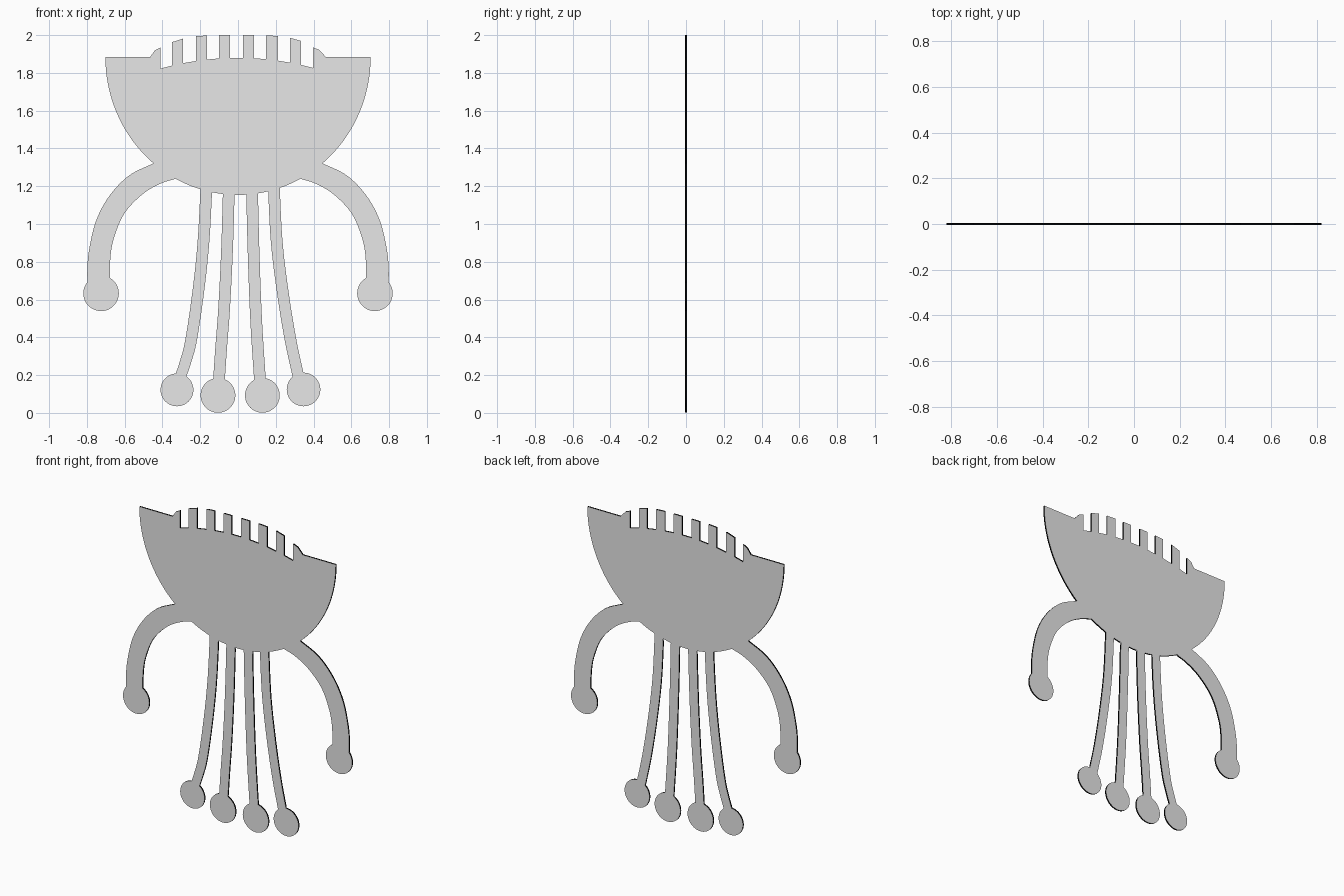
import bpy, bmesh, math
from mathutils import Vector

if "Cube" in bpy.data.objects:
    bpy.data.objects.remove(bpy.data.objects["Cube"])

T = 0.009  # plate thickness


def material(name, rgb):
    m = bpy.data.materials.new(name)
    m.diffuse_color = (*rgb, 1)
    m.use_nodes = True
    m.node_tree.nodes["Principled BSDF"].inputs["Base Color"].default_value = m.diffuse_color
    return m


GREY = material("light grey", (0.8, 0.8, 0.8))
BLACK = material("black rim", (0.0, 0.0, 0.0))
outlines = {}  # part name -> (x, z) outline


def inside(x, z, poly):
    hit = False
    for (x1, z1), (x2, z2) in zip(poly, poly[1:] + poly[:1]):
        if (z1 > z) != (z2 > z) and x < x1 + (z - z1) / (z2 - z1) * (x2 - x1):
            hit = not hit
    return hit


def plate(name, outline):
    """Thin upright plate: grey faces, black rim, no rim where parts join."""
    bm = bmesh.new()
    face = bm.faces.new([bm.verts.new((x, -T / 2, z)) for x, z in outline])
    ext = bmesh.ops.extrude_face_region(bm, geom=[face])
    moved = [v for v in ext["geom"] if isinstance(v, bmesh.types.BMVert)]
    bmesh.ops.translate(bm, verts=moved, vec=(0, T, 0))
    bmesh.ops.recalc_face_normals(bm, faces=bm.faces[:])
    bm.normal_update()
    hidden = []
    for f in bm.faces:
        f.material_index = 0 if abs(f.normal.y) > 0.5 else 1
        c = f.calc_center_median()
        if f.material_index and any(inside(c.x, c.z, o) for n, o in outlines.items() if n != name):
            hidden.append(f)
    bmesh.ops.delete(bm, geom=hidden, context="FACES_ONLY")
    me = bpy.data.meshes.new(name)
    bm.to_mesh(me)
    bm.free()
    me.materials.append(GREY)
    me.materials.append(BLACK)
    ob = bpy.data.objects.new(name, me)
    bpy.context.collection.objects.link(ob)


def smooth(pts, n=8):
    """Catmull-Rom curve through the points."""
    p = [Vector(q) for q in pts]
    p = [2 * p[0] - p[1]] + p + [2 * p[-1] - p[-2]]
    out = []
    for a, b, c, d in zip(p, p[1:], p[2:], p[3:]):
        for i in range(n):
            t = i / n
            out.append(0.5 * (2 * b + (c - a) * t + (2 * a - 5 * b + 4 * c - d) * t * t
                              + (3 * b - a - 3 * c + d) * t ** 3))
    out.append(p[-2])
    return [(v.x, v.y) for v in out]


def disc(x, z, r, n=48):
    return [(x + r * math.cos(2 * math.pi * i / n),
             z + r * math.sin(2 * math.pi * i / n)) for i in range(n)]


# Body: half-ellipse bowl with a comb of teeth along the top
def tooth_top(x):
    return 2.0 - 2.5 * x ** 4


def gap_floor(x):
    return 1.88 - 0.34 * x * x


RIM = 1.883
body = [(0.702 * math.cos(a), RIM + 0.729 * math.sin(a))
        for a in (math.pi + math.pi * i / 160 for i in range(161))]
body += [(0.466, RIM), (0.43, 1.922), (0.397, 1.935), (0.397, gap_floor(0.397))]
teeth = [(0.333, 0.275), (0.212, 0.148), (0.085, 0.026),
         (-0.042, -0.10), (-0.164, -0.222), (-0.29, -0.35)]
for right, left in teeth:
    body += [(right, gap_floor(right)), (right, tooth_top(right)),
             (left, tooth_top(left)), (left, gap_floor(left))]
body += [(-0.41, gap_floor(0.41)), (-0.41, 1.935), (-0.44, 1.92), (-0.466, RIM)]
outlines["body"] = body

# Curved arms with round ends, mirrored left and right
outer = [(0.442, 1.324), (0.576, 1.257), (0.680, 1.150), (0.751, 1.018),
         (0.788, 0.865), (0.798, 0.75), (0.795, 0.66)]
inner = [(0.335, 1.238), (0.41, 1.214), (0.505, 1.158), (0.602, 1.055),
         (0.659, 0.918), (0.677, 0.80), (0.677, 0.66)]
arm = [(0.36, 1.36)] + smooth(outer) + smooth(inner)[::-1] + [(0.28, 1.30)]
for side, s in (("left", -1), ("right", 1)):
    outlines[side + "_arm"] = [(s * x, z) for x, z in arm]
    outlines[side + "_arm_end"] = disc(s * 0.725, 0.633, 0.094)

# Four hanging legs: centre line, then the foot disc (x, z, radius)
legs = {
    "outer_left": ([(-0.165, 1.24), (-0.182, 0.918), (-0.209, 0.653), (-0.248, 0.387),
                    (-0.278, 0.27), (-0.312, 0.17)], (-0.323, 0.122, 0.087)),
    "inner_left": ([(-0.047, 1.24), (-0.058, 0.865), (-0.074, 0.546),
                    (-0.090, 0.334), (-0.103, 0.14)], (-0.106, 0.093, 0.092)),
    "inner_right": ([(0.073, 1.24), (0.082, 0.865), (0.096, 0.493),
                     (0.116, 0.18), (0.119, 0.14)], (0.129, 0.093, 0.092)),
    "outer_right": ([(0.188, 1.24), (0.204, 0.918), (0.235, 0.653),
                     (0.278, 0.387), (0.325, 0.17)], (0.347, 0.124, 0.089)),
}
W = 0.031
for name, (path, foot) in legs.items():
    line = smooth(path)
    outlines[name + "_leg"] = [(x - W, z) for x, z in line] + [(x + W, z) for x, z in line[::-1]]
    outlines[name + "_foot"] = disc(*foot)

for name, outline in outlines.items():
    plate(name, outline)
